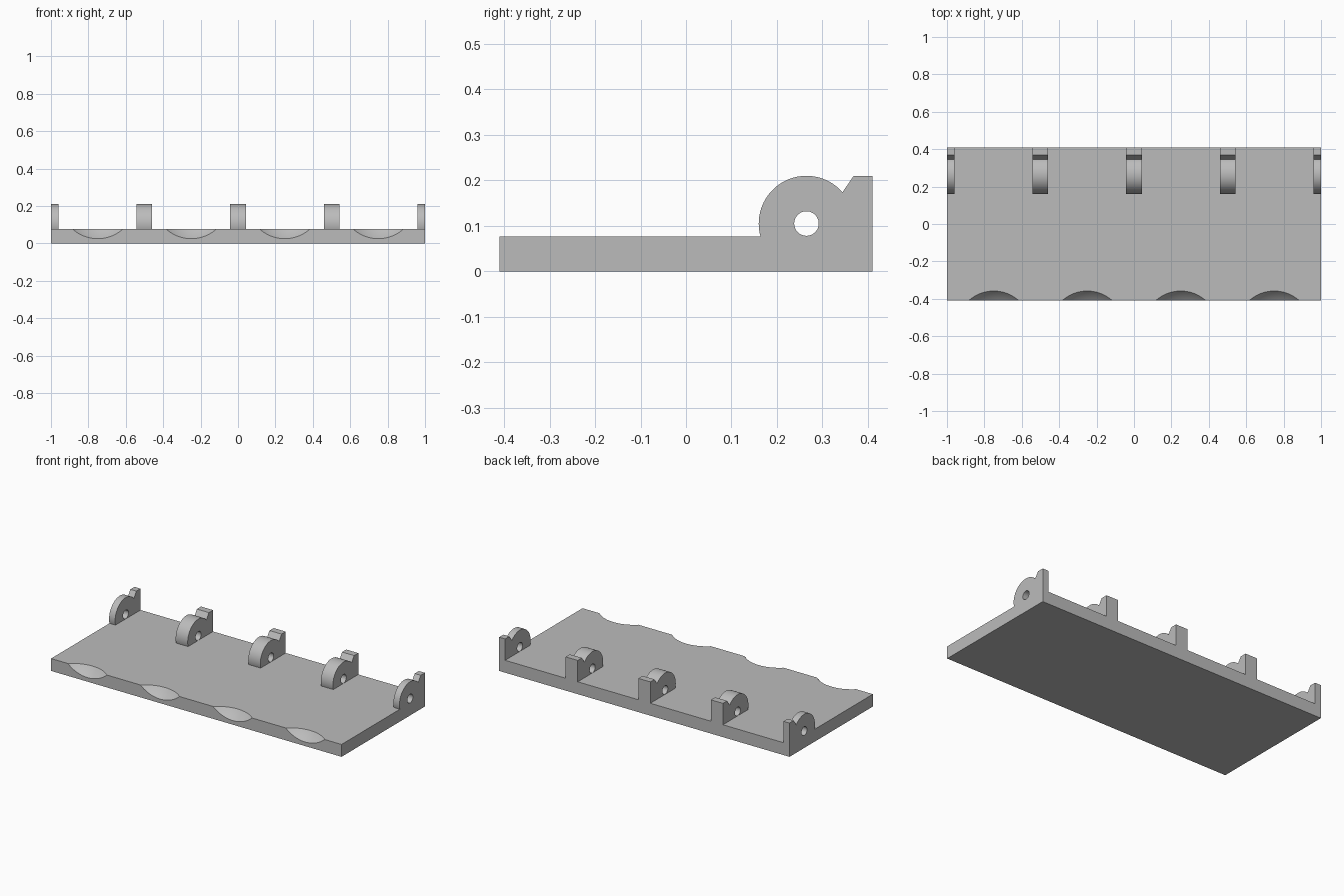
import bpy, bmesh, math
from mathutils import Matrix, Vector

cube = bpy.data.objects.get("Cube")
if cube:
    bpy.data.objects.remove(cube, do_unlink=True)

WIDTH, DEPTH, THICK = 2.0, 0.82, 0.077
BACK, TOP = DEPTH / 2, 0.21
PIN_Y, PIN_Z, PIN_R, KNUCKLE_R = 0.265, 0.105, 0.027, 0.105
KNUCKLE_W = 0.083
SCOOP_R, SCOOP_OFF = 0.25, 0.149

grey = bpy.data.materials.new("light_grey")
grey.use_nodes = True
grey.diffuse_color = (0.5, 0.5, 0.5, 1)
grey.node_tree.nodes["Principled BSDF"].inputs["Base Color"].default_value = (0.5, 0.5, 0.5, 1)


def add_object(name, bm):
    bmesh.ops.recalc_face_normals(bm, faces=bm.faces)
    mesh = bpy.data.meshes.new(name)
    bm.to_mesh(mesh)
    bm.free()
    mesh.materials.append(grey)
    obj = bpy.data.objects.new(name, mesh)
    bpy.context.collection.objects.link(obj)
    return obj


def extruded(name, profile, x0, x1):
    """Prism along x from a (y, z) profile."""
    bm = bmesh.new()
    face = bm.faces.new([bm.verts.new((x0, y, z)) for y, z in profile])
    geom = bmesh.ops.extrude_face_region(bm, geom=[face])["geom"]
    verts = [v for v in geom if isinstance(v, bmesh.types.BMVert)]
    bmesh.ops.translate(bm, verts=verts, vec=(x1 - x0, 0, 0))
    return add_object(name, bm)


def combine(target, tool, operation):
    """Apply a boolean and remove the helper."""
    mod = target.modifiers.new("combine", "BOOLEAN")
    mod.operation, mod.solver, mod.object = operation, "EXACT", tool
    graph = bpy.context.evaluated_depsgraph_get()
    mesh = bpy.data.meshes.new_from_object(target.evaluated_get(graph))
    target.modifiers.clear()
    target.data = mesh
    bpy.data.objects.remove(tool, do_unlink=True)


# Flat plate
plate = extruded("hinge_plate", [(-BACK, 0), (BACK, 0), (BACK, THICK), (-BACK, THICK)],
                 -WIDTH / 2, WIDTH / 2)

# Finger scoops along the front edge
for x in (-0.75, -0.25, 0.25, 0.75):
    bm = bmesh.new()
    place = Matrix.Translation((x, -BACK - SCOOP_OFF, THICK + SCOOP_OFF))
    bmesh.ops.create_uvsphere(bm, u_segments=128, v_segments=64, radius=SCOOP_R, matrix=place)
    combine(plate, add_object("scoop_cutter", bm), "DIFFERENCE")

# Knuckle profile: round barrel, notch and upright stop, rooted inside the plate
start, end, steps = math.radians(196), math.radians(41), 40
profile = [(PIN_Y + KNUCKLE_R * math.cos(a), PIN_Z + KNUCKLE_R * math.sin(a))
           for a in (start + (end - start) * i / steps for i in range(steps + 1))]
root = THICK / 2
profile = ([(profile[0][0], root)] + profile
           + [(0.369, TOP), (BACK, TOP), (BACK, root)])

# Five knuckles, the outer two cut to half width by the plate ends
for i in range(5):
    x = -1 + i * 0.5
    x0 = max(x - KNUCKLE_W / 2, -WIDTH / 2)
    x1 = min(x + KNUCKLE_W / 2, WIDTH / 2)
    knuckle = extruded("knuckle", profile, x0, x1)
    bm = bmesh.new()
    place = Matrix.Translation((x, PIN_Y, PIN_Z)) @ Matrix.Rotation(math.pi / 2, 4, "Y")
    bmesh.ops.create_cone(bm, cap_ends=True, segments=48, radius1=PIN_R, radius2=PIN_R,
                          depth=0.2, matrix=place)
    combine(knuckle, add_object("pin_cutter", bm), "DIFFERENCE")
    combine(plate, knuckle, "UNION")

# Smooth curved surfaces, crisp edges
bpy.ops.object.select_all(action="DESELECT")
plate.select_set(True)
bpy.context.view_layer.objects.active = plate
bpy.ops.object.shade_smooth_by_angle(angle=math.radians(30))
